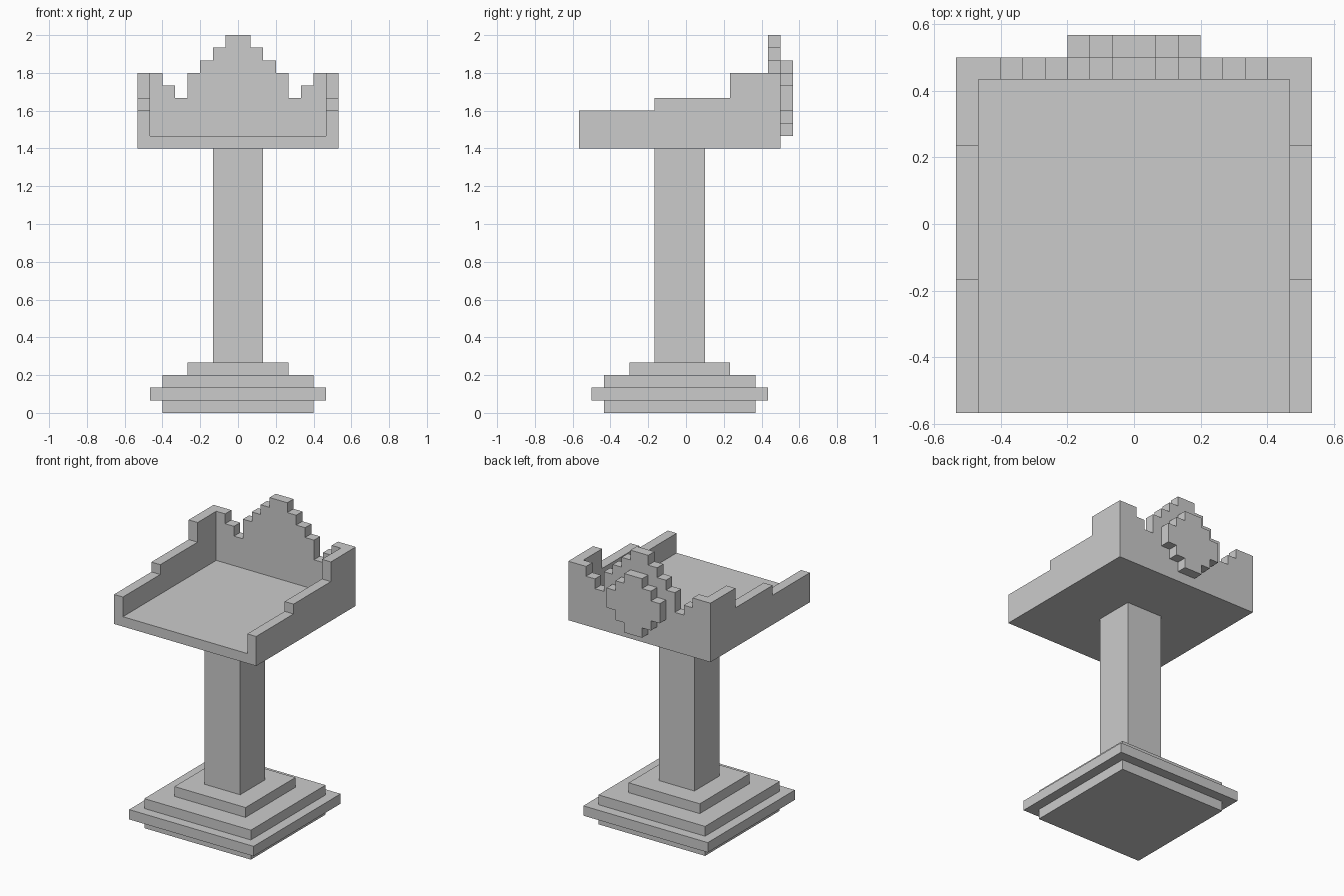
import bpy, bmesh
from mathutils import Vector

if "Cube" in bpy.data.objects:
    bpy.data.objects.remove(bpy.data.objects["Cube"])

U = 1 / 15  # one block; all sizes below are in blocks


def finish(name, bm):
    bmesh.ops.recalc_face_normals(bm, faces=bm.faces)
    mesh = bpy.data.meshes.new(name)
    bm.to_mesh(mesh)
    bm.free()
    obj = bpy.data.objects.new(name, mesh)
    bpy.context.collection.objects.link(obj)
    return obj


def extrude_profile(name, pts, axis, start, end):
    """Extrude a 2D profile (horizontal, z) along x or y."""
    def place(h, z):
        return Vector((start, h, z) if axis == 'x' else (h, start, z)) * U
    bm = bmesh.new()
    face = bm.faces.new([bm.verts.new(place(h, z)) for h, z in pts])
    res = bmesh.ops.extrude_face_region(bm, geom=[face])
    step = Vector((1, 0, 0) if axis == 'x' else (0, 1, 0)) * (end - start) * U
    verts = [g for g in res['geom'] if isinstance(g, bmesh.types.BMVert)]
    bmesh.ops.translate(bm, verts=verts, vec=step)
    return finish(name, bm)


def mirrored(half):
    """Complete a right-hand outline with its mirror image."""
    return half + [(-x, z) for x, z in reversed(half)]


# Stand: square rings of (half width, height) skinned into steps and column
rings = [(6, 0), (6, 1), (7, 1), (7, 2), (6, 2), (6, 3),
         (4, 3), (4, 4), (2, 4), (2, 21)]
bm = bmesh.new()
loops = [[bm.verts.new(Vector((sx * r, sy * r - 0.5, z)) * U)
          for sx, sy in ((-1, -1), (1, -1), (1, 1), (-1, 1))] for r, z in rings]
for a, b in zip(loops, loops[1:]):
    for i in range(4):
        j = (i + 1) % 4
        bm.faces.new((a[i], a[j], b[j], b[i]))
bm.faces.new(loops[0])
bm.faces.new(loops[-1])
finish("stepped_stand", bm)

# Tray floor
extrude_profile("tray_floor", [(-7, 21), (7, 21), (7, 22), (-7, 22)], 'y', -8.5, 6.5)

# Side walls rising in steps towards the back
side = [(-8.5, 21), (6.5, 21), (6.5, 27), (3.5, 27), (3.5, 25),
        (-2.5, 25), (-2.5, 24), (-8.5, 24)]
for label, x in (("left", -8), ("right", 7)):
    extrude_profile(label + "_wall", side, 'x', x, x + 1)

# Back wall with central stepped crest and notches
crest = mirrored([(8, 21), (8, 27), (6, 27), (6, 26), (5, 26), (5, 25), (4, 25),
                  (4, 27), (3, 27), (3, 28), (2, 28), (2, 29), (1, 29), (1, 30)])
extrude_profile("back_wall", crest, 'y', 6.5, 7.5)

# Round stepped medallion on the rear
disc = mirrored([(1, 22), (1, 23), (2, 23), (2, 24), (3, 24), (3, 26),
                 (2, 26), (2, 27), (1, 27), (1, 28)])
extrude_profile("back_medallion", disc, 'y', 7.5, 8.5)
